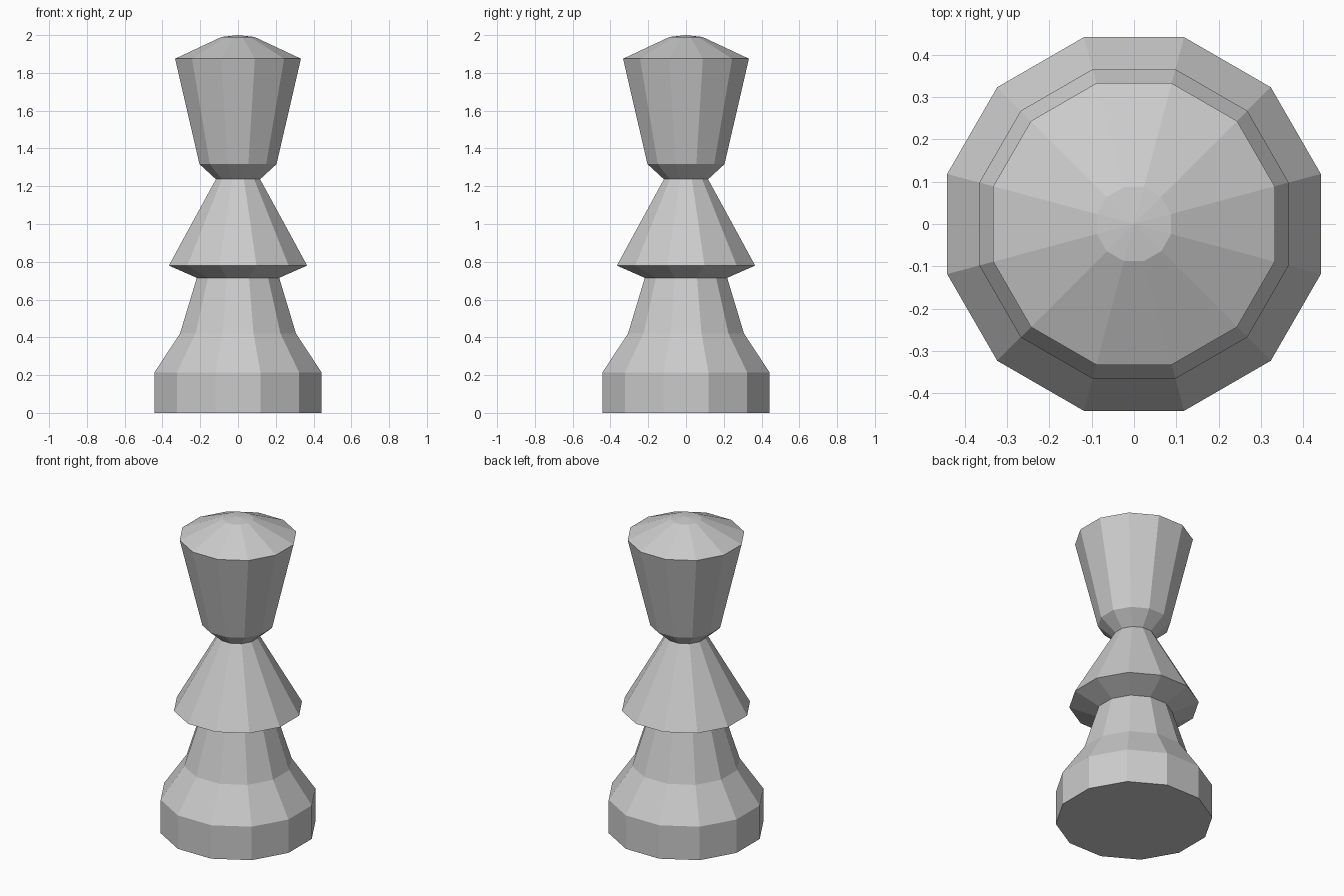
import bpy, bmesh
from math import cos, sin, pi

if "Cube" in bpy.data.objects:
    bpy.data.objects.remove(bpy.data.objects["Cube"])

SIDES = 12


def lathe(name, profile, cap_bottom=False):
    """Spin a profile of (half width across flats-aligned axis, z) into a faceted part."""
    bm = bmesh.new()
    rings = []
    for w, z in profile:
        if w == 0:
            rings.append([bm.verts.new((0, 0, z))])
            continue
        r = w / cos(pi / SIDES)
        angles = [(i + 0.5) * 2 * pi / SIDES for i in range(SIDES)]
        rings.append([bm.verts.new((r * cos(a), r * sin(a), z)) for a in angles])
    for low, high in zip(rings, rings[1:]):
        for i in range(SIDES):
            j = (i + 1) % SIDES
            if len(high) == 1:
                bm.faces.new((low[i], low[j], high[0]))
            else:
                bm.faces.new((low[i], low[j], high[j], high[i]))
    if cap_bottom:
        bm.faces.new(rings[0][::-1])
    mesh = bpy.data.meshes.new(name)
    bm.to_mesh(mesh)
    bm.free()
    obj = bpy.data.objects.new(name, mesh)
    bpy.context.collection.objects.link(obj)
    return obj


# Foot and tapering lower body
lathe("base", [(0.442, 0), (0.442, 0.215), (0.307, 0.42), (0.218, 0.715)], cap_bottom=True)

# Flared skirt narrowing to the neck
lathe("skirt", [(0.218, 0.715), (0.366, 0.78), (0.117, 1.237)])

# Cup-shaped head with a shallow domed top
lathe("head", [(0.117, 1.237), (0.204, 1.317), (0.333, 1.875), (0.088, 1.99), (0, 2.0)])
